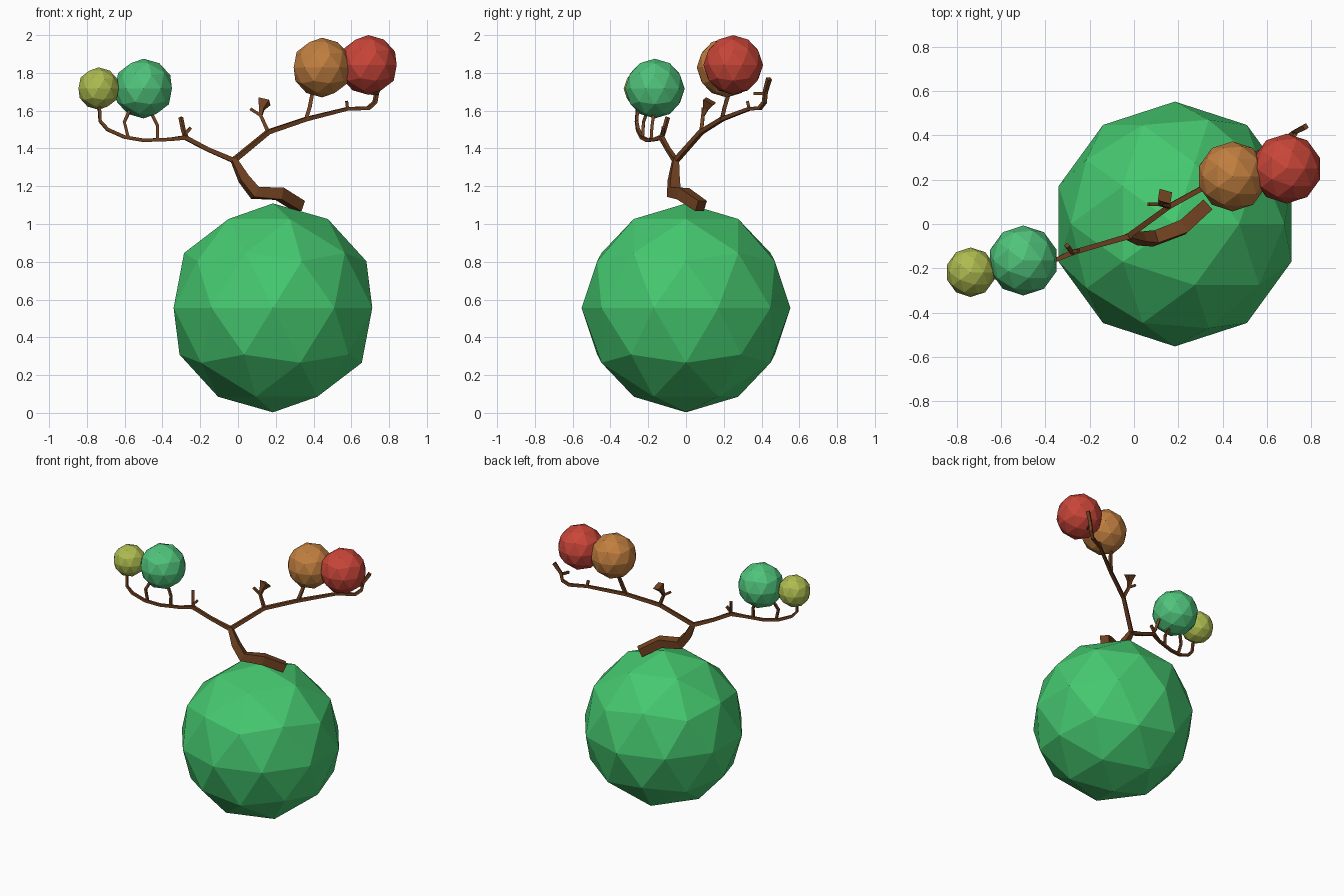
import bpy, bmesh, math
from mathutils import Vector


def material(name, color):
    m = bpy.data.materials.new(name)
    m.diffuse_color = (*color, 1)
    return m


def ball(name, center, radius, color):
    bpy.ops.mesh.primitive_ico_sphere_add(subdivisions=2, radius=radius, location=center)
    ob = bpy.context.object
    ob.name = name
    ob.data.materials.append(material(name + "_color", color))


bark = material("bark", (0.17, 0.055, 0.016))


def limb(name, points):
    """Square-section tapered tube through (x, y, z, half width) points."""
    pos = [Vector(p[:3]) for p in points]
    bm = bmesh.new()
    rings = []
    for i, p in enumerate(pos):
        before = (p - pos[i - 1]).normalized() if i else Vector()
        after = (pos[i + 1] - p).normalized() if i < len(pos) - 1 else Vector()
        t = (before + after).normalized()
        if i == 0:
            side = t.cross(Vector((0, 0, 1)) if abs(t.z) < 0.9 else Vector((0, 1, 0)))
        side = (side - t * side.dot(t)).normalized()
        up = side.cross(t)
        w = points[i][3]
        rings.append([bm.verts.new(p + side * a * w + up * b * w)
                      for a, b in ((-1, -1), (1, -1), (1, 1), (-1, 1))])
    for r, s in zip(rings, rings[1:]):
        for k in range(4):
            bm.faces.new((r[k], r[(k + 1) % 4], s[(k + 1) % 4], s[k]))
    bm.faces.new(rings[0][::-1])
    bm.faces.new(rings[-1])
    bmesh.ops.recalc_face_normals(bm, faces=bm.faces)
    me = bpy.data.meshes.new(name)
    bm.to_mesh(me)
    bm.free()
    me.materials.append(bark)
    bpy.context.collection.objects.link(bpy.data.objects.new(name, me))


# Foliage balls
ball("ground_bush", (0.185, 0, 0.556), 0.553, (0.06, 0.58, 0.16))
ball("red_foliage", (0.69, 0.25, 1.842), 0.158, (0.58, 0.06, 0.04))
ball("orange_foliage", (0.445, 0.215, 1.828), 0.158, (0.53, 0.21, 0.05))
ball("green_foliage", (-0.5, -0.165, 1.717), 0.158, (0.08, 0.55, 0.2))
ball("yellow_foliage", (-0.738, -0.218, 1.717), 0.112, (0.42, 0.5, 0.08))

# Trunk lying over the bush and rising to the fork
limb("trunk", [(0.325, 0.08, 1.095, 0.03), (0.22, -0.015, 1.16, 0.032),
               (0.09, -0.065, 1.165, 0.03), (0.03, -0.065, 1.24, 0.025),
               (-0.025, -0.055, 1.345, 0.014)])

# Main branches
limb("left_branch", [(-0.02, -0.055, 1.335, 0.013), (-0.16, -0.095, 1.395, 0.011),
                     (-0.28, -0.13, 1.458, 0.012), (-0.36, -0.165, 1.448, 0.009),
                     (-0.5, -0.205, 1.443, 0.009), (-0.6, -0.235, 1.46, 0.009),
                     (-0.69, -0.255, 1.5, 0.009), (-0.73, -0.262, 1.545, 0.008),
                     (-0.735, -0.255, 1.63, 0.008)])
limb("right_branch", [(-0.025, -0.055, 1.335, 0.013), (0.16, 0.08, 1.487, 0.012),
                      (0.36, 0.19, 1.555, 0.011), (0.58, 0.335, 1.61, 0.009),
                      (0.69, 0.39, 1.613, 0.01), (0.725, 0.415, 1.645, 0.01),
                      (0.735, 0.42, 1.7, 0.01), (0.775, 0.44, 1.77, 0.012)])

# Twigs
twigs = [
    [(-0.275, -0.13, 1.458, 0.01), (-0.29, -0.115, 1.5, 0.009), (-0.303, -0.097, 1.565, 0.009)],
    [(-0.285, -0.125, 1.47, 0.008), (-0.25, -0.12, 1.51, 0.008)],
    [(-0.425, -0.185, 1.445, 0.008), (-0.425, -0.18, 1.52, 0.008), (-0.46, -0.17, 1.59, 0.008)],
    [(-0.58, -0.23, 1.455, 0.008), (-0.602, -0.225, 1.54, 0.008), (-0.57, -0.2, 1.61, 0.008)],
    [(0.16, 0.08, 1.487, 0.01), (0.12, 0.09, 1.575, 0.009), (0.125, 0.105, 1.61, 0.013),
     (0.14, 0.125, 1.65, 0.03)],
    [(0.12, 0.09, 1.575, 0.008), (0.065, 0.09, 1.61, 0.008)],
    [(0.36, 0.19, 1.555, 0.01), (0.38, 0.205, 1.62, 0.01), (0.395, 0.23, 1.7, 0.009)],
    [(0.58, 0.335, 1.61, 0.008), (0.575, 0.325, 1.65, 0.008)],
    [(0.735, 0.42, 1.69, 0.008), (0.71, 0.36, 1.69, 0.008)],
]
for n, pts in enumerate(twigs):
    limb(f"twig_{n + 1}", pts)
